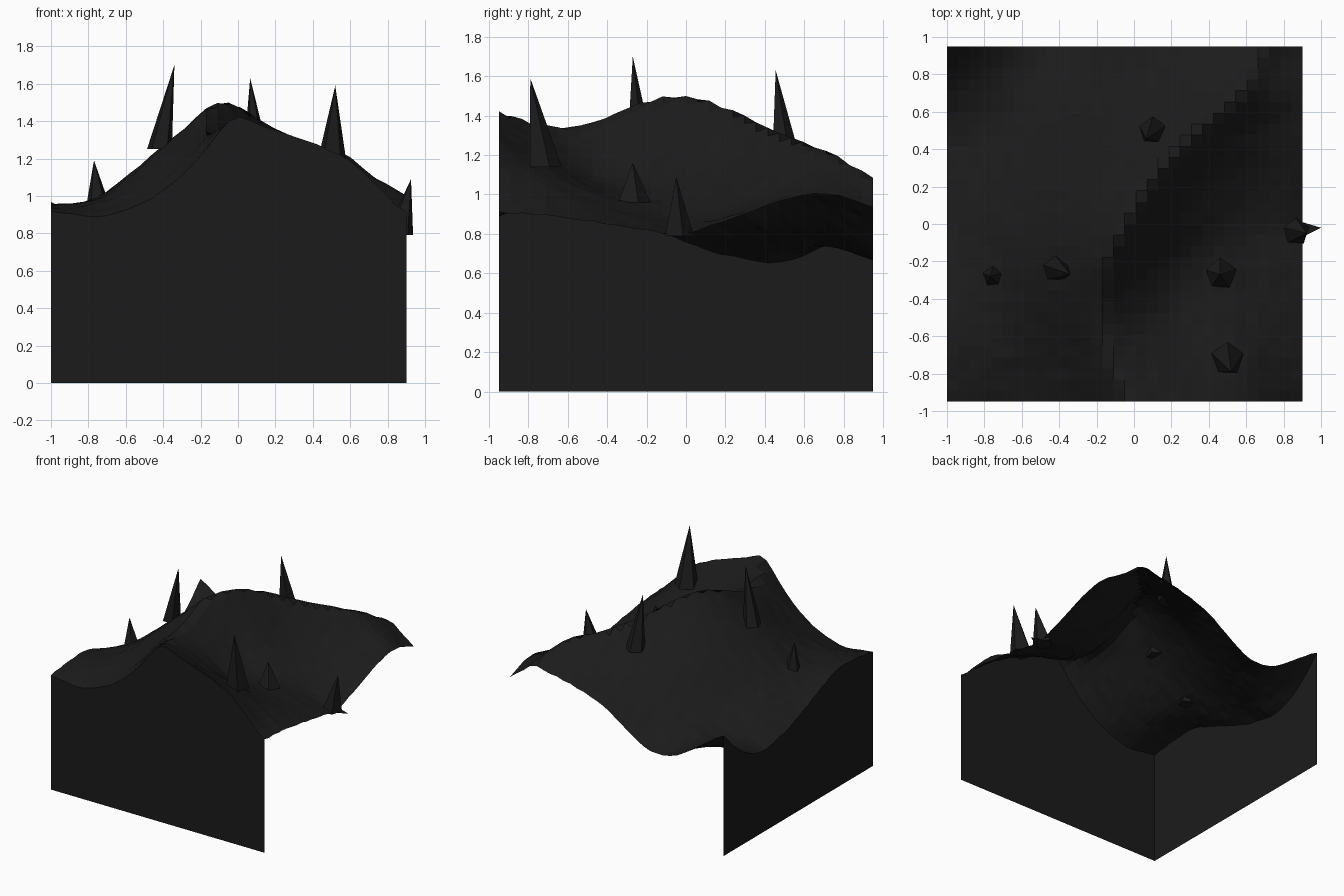
import bpy, bmesh, random
from mathutils import Vector

cube = bpy.data.objects.get("Cube")
if cube:
    bpy.data.objects.remove(cube, do_unlink=True)

random.seed(4)
LEFT, RIGHT, FRONT, BACK = -1.0, 0.9, -0.95, 0.95
CELLS = 32

# One dark stone colour for everything
stone = bpy.data.materials.new("dark_stone")
stone.use_nodes = True
stone.diffuse_color = (0.011, 0.011, 0.011, 1)
stone.node_tree.nodes["Principled BSDF"].inputs["Base Color"].default_value = stone.diffuse_color


def add_object(name, bm):
    """Turn a bmesh into a flat shaded object."""
    mesh = bpy.data.meshes.new(name)
    bm.to_mesh(mesh)
    bm.free()
    mesh.materials.append(stone)
    obj = bpy.data.objects.new(name, mesh)
    bpy.context.scene.collection.objects.link(obj)
    return obj


def spline(values, t):
    """Smooth curve through evenly spaced values, t from zero to one."""
    last = len(values) - 1
    s = min(max(t, 0), 1) * last
    i = min(int(s), last - 1)
    f = s - i
    b, c = values[i], values[i + 1]
    a = values[i - 1] if i > 0 else 2*b - c
    d = values[i + 2] if i + 2 <= last else 2*c - b
    return b + f / 2 * (c - a + f * (2*a - 5*b + 4*c - d + f * (3*(b - c) + d - a)))


# Cross-sections evenly spaced from front to back: crest position, then the
# heights from the left edge to the crest (fourth) and on to the right edge
sections = [
    (-.02, (.92, .90, 1.07, 1.43, 1.32, 1.19, .90)),
    (-.13, (.95, .97, 1.10, 1.36, 1.21, 1.10, .89)),
    (-.17, (.94, 1.0, 1.18, 1.38, 1.10, 1.0, .86)),
    (-.15, (.85, 1.01, 1.24, 1.48, 1.08, .94, .82)),
    (-.05, (.75, .98, 1.26, 1.52, 1.13, .90, .80)),
    (.09, (.68, .89, 1.22, 1.44, 1.13, .94, .88)),
    (.31, (.65, .80, 1.11, 1.32, 1.14, 1.01, .96)),
    (.58, (.75, .76, 1.03, 1.23, 1.13, 1.06, 1.0)),
    (.70, (.97, .66, .95, 1.09, 1.03, .98, .93)),
]


def height(x, y):
    v = (y - FRONT) / (BACK - FRONT)
    crest = spline([s[0] for s in sections], v)
    if x < crest:
        part, u = slice(0, 4), (x - LEFT) / (crest - LEFT)
    else:
        part, u = slice(3, 7), (x - crest) / (RIGHT - crest)
    return spline([spline(s[1][part], u) for s in sections], v)


def worn_height(x, y):
    """Height with the crest slightly rounded off."""
    return (height(x - .025, y) + height(x, y) + height(x + .025, y)) / 3


# Terrain sheet
bm = bmesh.new()
grid = []
for j in range(CELLS + 1):
    y = FRONT + (BACK - FRONT) * j / CELLS
    row = []
    for i in range(CELLS + 1):
        x = LEFT + (RIGHT - LEFT) * i / CELLS
        z = worn_height(x, y) + random.uniform(-.005, .005)
        row.append(bm.verts.new((x, y, z)))
    grid.append(row)
for j in range(CELLS):
    for i in range(CELLS):
        bm.faces.new((grid[j][i], grid[j][i + 1], grid[j + 1][i + 1], grid[j + 1][i]))
front_rim = [v.co.copy() for v in grid[0]]
side_rim = [row[0].co.copy() for row in reversed(grid)]
add_object("terrain", bm)


# Walls hanging from two rims down to the ground
def wall(name, rim):
    bm = bmesh.new()
    top = [bm.verts.new(p) for p in rim]
    foot = [bm.verts.new((p.x, p.y, 0)) for p in rim]
    for i in range(len(rim) - 1):
        bm.faces.new((foot[i], foot[i + 1], top[i + 1], top[i]))
    add_object(name, bm)


wall("front_wall", front_rim)
wall("side_wall", side_rim)


# Leaning five-sided rock spikes
def spike(name, base, radius, tip):
    base, tip = Vector(base), Vector(tip)
    bm = bmesh.new()
    bmesh.ops.create_cone(bm, cap_ends=True, segments=5, radius1=radius,
                          radius2=0, depth=1)
    bmesh.ops.remove_doubles(bm, verts=bm.verts, dist=0.001)
    for v in bm.verts:
        if v.co.z > 0:
            v.co = tip
        else:
            v.co = base + Vector((v.co.x, v.co.y, 0))
    add_object(name, bm)


spike("tall_left_spike", (-.42, -.24, 1.25), .07, (-.34, -.27, 1.70))
spike("back_spike", (.10, .50, 1.20), .075, (.065, .455, 1.63))
spike("front_spike", (.50, -.72, 1.14), .09, (.52, -.79, 1.59))
spike("valley_spike", (.46, -.27, .96), .09, (.46, -.27, 1.16))
spike("edge_spike", (.86, -.04, .79), .08, (.925, -.05, 1.09))
spike("small_left_spike", (-.75, -.28, .97), .06, (-.77, -.28, 1.19))

# Flat shard poking out at the foot of the edge spike
bm = bmesh.new()
bm.faces.new([bm.verts.new(p) for p in
              ((.90, -.07, .79), (1, -.02, .79), (.90, .01, .79))])
add_object("edge_shard", bm)
